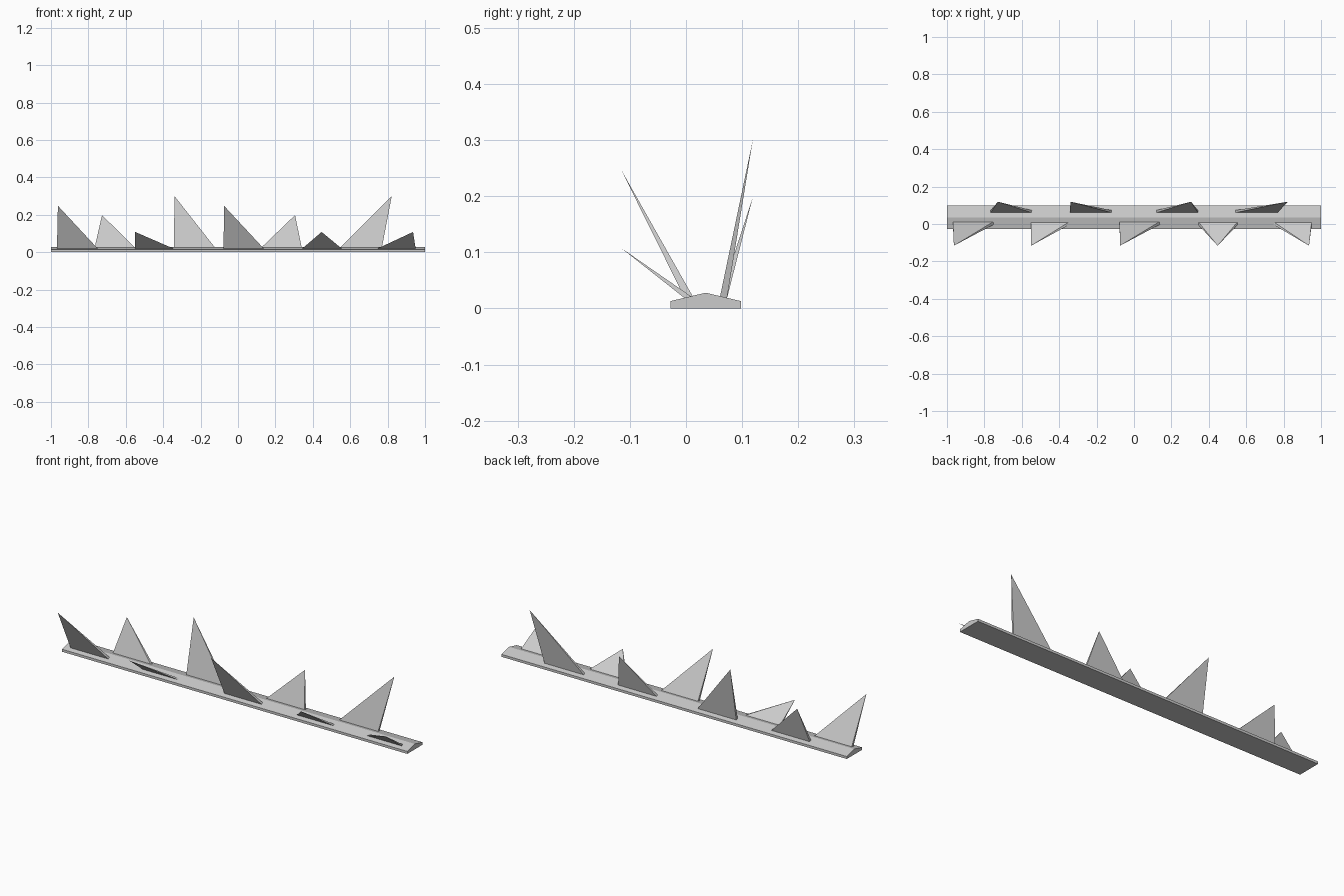
import bpy
import bmesh

cube = bpy.data.objects.get("Cube")
if cube:
    bpy.data.objects.remove(cube, do_unlink=True)

# Single plain grey
grey = bpy.data.materials.new("plain grey")
grey.use_nodes = True
grey.diffuse_color = (0.6, 0.6, 0.6, 1)
grey.node_tree.nodes["Principled BSDF"].inputs["Base Color"].default_value = (0.6, 0.6, 0.6, 1)


def finish(bm, name):
    bmesh.ops.recalc_face_normals(bm, faces=bm.faces)
    mesh = bpy.data.meshes.new(name)
    bm.to_mesh(mesh)
    bm.free()
    mesh.materials.append(grey)
    bpy.context.collection.objects.link(bpy.data.objects.new(name, mesh))


def strip(name, profile, half_length):
    """Extrude a y-z profile along x."""
    bm = bmesh.new()
    face = bm.faces.new([bm.verts.new((-half_length, y, z)) for y, z in profile])
    side = bmesh.ops.extrude_face_region(bm, geom=[face], use_keep_orig=True)
    moved = [v for v in side["geom"] if isinstance(v, bmesh.types.BMVert)]
    bmesh.ops.translate(bm, verts=moved, vec=(2 * half_length, 0, 0))
    finish(bm, name)


def spike(name, x0, x1, y0, y1, tip):
    """Thin pyramid on a rectangular foot sunk into the strip."""
    bm = bmesh.new()
    foot = [bm.verts.new((x, y, 0.018)) for x, y in ((x0, y0), (x1, y0), (x1, y1), (x0, y1))]
    top = bm.verts.new(tip)
    bm.faces.new(foot)
    for i in range(4):
        bm.faces.new((foot[i], foot[(i + 1) % 4], top))
    finish(bm, name)


# Base strip with a low ridge
strip("base_strip", [(-0.028, 0), (0.098, 0), (0.098, 0.013), (0.035, 0.028), (-0.028, 0.013)], 1.0)

# Front spikes lean forward: left, right, tip x, tip z
front = [(-0.968, -0.749, -0.963, 0.248), (-0.55, -0.342, -0.55, 0.108),
         (-0.077, 0.139, -0.075, 0.248), (0.342, 0.556, 0.447, 0.108),
         (0.743, 0.95, 0.936, 0.108)]
for i, (x0, x1, tx, tz) in enumerate(front):
    spike(f"front_spike_{i + 1}", x0, x1, -0.002, 0.014, (tx, -0.116, tz))

# Back spikes lean backward
back = [(-0.768, -0.545, -0.727, 0.198), (-0.342, -0.118, -0.34, 0.3),
        (0.118, 0.342, 0.305, 0.198), (0.54, 0.768, 0.822, 0.3)]
for i, (x0, x1, tx, tz) in enumerate(back):
    spike(f"back_spike_{i + 1}", x0, x1, 0.06, 0.073, (tx, 0.119, tz))
